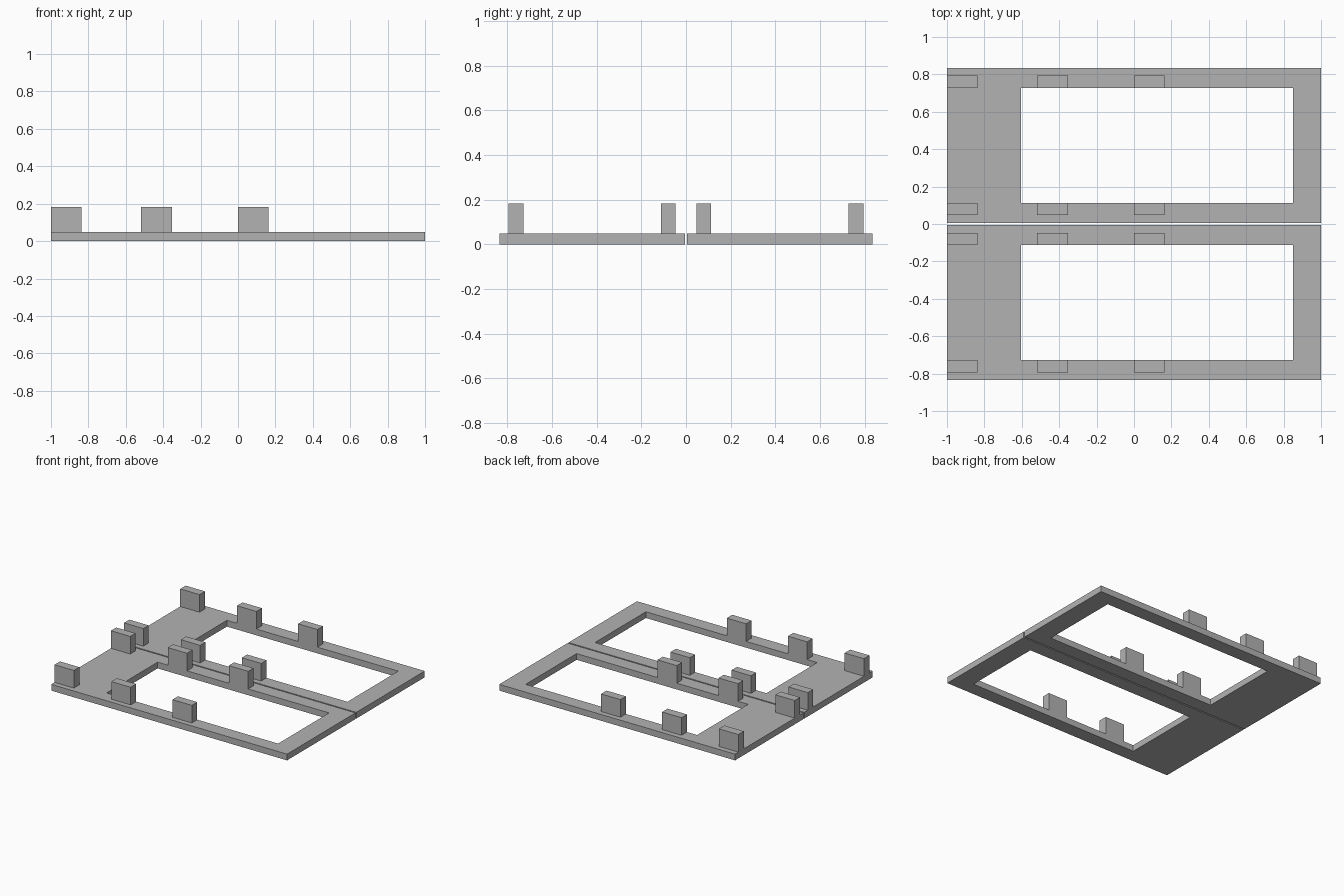
import bpy
import bmesh

cube = bpy.data.objects.get("Cube")
if cube:
    bpy.data.objects.remove(cube, do_unlink=True)

grey = bpy.data.materials.new("plain grey")
grey.use_nodes = True
colour = (0.45, 0.45, 0.45, 1)
grey.diffuse_color = colour
grey.node_tree.nodes["Principled BSDF"].inputs["Base Color"].default_value = colour

THICK = 0.048
TOP = 0.183
Y_IN, Y_OUT = 0.005, 0.834           # panel edges either side of the gap
HOLE_X = (-0.604, 0.85)
HOLE_Y = (0.111, 0.728)
BLOCK_X = (-1.0, -0.518, 0.0)        # start of each block
BLOCK_LEN = 0.164
BLOCK_Y = {"inner": (0.047, HOLE_Y[0]), "outer": (HOLE_Y[1], 0.794)}


def finish(name, bm):
    bmesh.ops.recalc_face_normals(bm, faces=bm.faces)
    mesh = bpy.data.meshes.new(name)
    bm.to_mesh(mesh)
    bm.free()
    mesh.materials.append(grey)
    obj = bpy.data.objects.new(name, mesh)
    bpy.context.collection.objects.link(obj)


def ring(bm, xs, ys, z):
    corners = ((xs[0], ys[0]), (xs[1], ys[0]), (xs[1], ys[1]), (xs[0], ys[1]))
    return [bm.verts.new((x, y, z)) for x, y in corners]


def join(bm, a, b):
    for i in range(4):
        j = (i + 1) % 4
        bm.faces.new((a[i], a[j], b[j], b[i]))


def window_frame(name, ys, hole_ys):
    # Four loops joined in a cycle: outer bottom, outer top, hole top, hole bottom
    bm = bmesh.new()
    loops = [ring(bm, (-1, 1), ys, 0), ring(bm, (-1, 1), ys, THICK),
             ring(bm, HOLE_X, hole_ys, THICK), ring(bm, HOLE_X, hole_ys, 0)]
    for i in range(4):
        join(bm, loops[i], loops[(i + 1) % 4])
    finish(name, bm)


def block(name, xs, ys):
    bm = bmesh.new()
    low, high = ring(bm, xs, ys, THICK), ring(bm, xs, ys, TOP)
    join(bm, low, high)
    bm.faces.new(low)
    bm.faces.new(high)
    finish(name, bm)


# Two mirrored panels, each with a row of blocks along both long rails
for side, sign in (("back", 1), ("front", -1)):
    def flip(pair):
        return tuple(sorted(sign * v for v in pair))

    window_frame(f"{side}_frame", flip((Y_IN, Y_OUT)), flip(HOLE_Y))
    for row, ys in BLOCK_Y.items():
        for n, x in enumerate(BLOCK_X, 1):
            block(f"{side}_{row}_block_{n}", (x, x + BLOCK_LEN), flip(ys))
